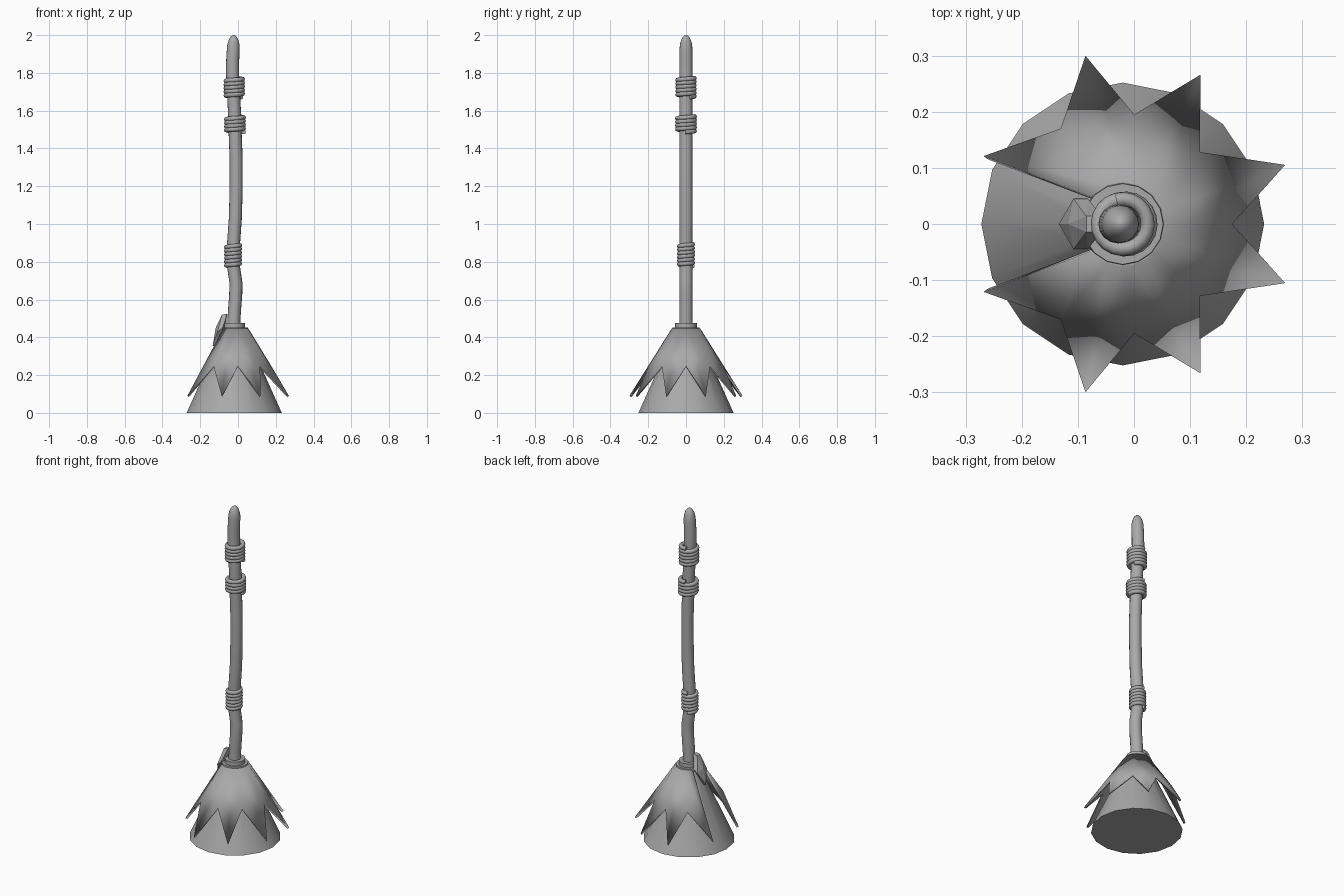
import bpy, bmesh, math
from math import cos, sin, pi, radians

if "Cube" in bpy.data.objects:
    bpy.data.objects.remove(bpy.data.objects["Cube"])

CX = -0.02  # x of the broom's axis

grey = bpy.data.materials.new("plain grey")
grey.diffuse_color = (0.4, 0.4, 0.4, 1)
grey.use_nodes = True
grey.node_tree.nodes["Principled BSDF"].inputs["Base Color"].default_value = grey.diffuse_color


def finish(bm, name, smooth=35, recalc=True):
    if recalc:
        bmesh.ops.recalc_face_normals(bm, faces=bm.faces[:])
    me = bpy.data.meshes.new(name)
    bm.to_mesh(me)
    bm.free()
    me.materials.append(grey)
    ob = bpy.data.objects.new(name, me)
    bpy.context.collection.objects.link(ob)
    if smooth:
        bpy.ops.object.select_all(action='DESELECT')
        ob.select_set(True)
        bpy.context.view_layer.objects.active = ob
        bpy.ops.object.shade_smooth_by_angle(angle=radians(smooth))
    return ob


def rings(name, profile, n=16):
    """Stack of round rings given as (centre x, radius, z), capped at both ends."""
    bm = bmesh.new()
    loops = [[bm.verts.new((x + r * cos(2 * pi * i / n), r * sin(2 * pi * i / n), z))
              for i in range(n)] for x, r, z in profile]
    for a, b in zip(loops, loops[1:]):
        for i in range(n):
            j = (i + 1) % n
            bm.faces.new((a[i], a[j], b[j], b[i]))
    bm.faces.new(loops[0][::-1])
    bm.faces.new(loops[-1])
    return finish(bm, name)


# Bristle cone and stepped collar
rings("bristle_cone", [(CX, 0.252, 0), (CX, 0.052, 0.445)])
rings("collar", [(CX, 0.05, 0.42), (CX, 0.074, 0.435), (CX, 0.072, 0.452),
                 (CX, 0.057, 0.452), (CX, 0.057, 0.475)])

# Gently bent handle with a rounded tip
path = [(-0.022, 0.44), (-0.02, 0.52), (-0.012, 0.63), (-0.011, 0.69), (-0.023, 0.77),
        (-0.026, 0.85), (-0.022, 0.92), (-0.014, 1.03), (-0.010, 1.18), (-0.010, 1.35),
        (-0.015, 1.48), (-0.019, 1.6), (-0.024, 1.7), (-0.029, 1.8), (-0.028, 1.87)]
tip = [(-0.025 + 0.002 * sin(a), 0.034 * cos(a), 1.925 + 0.075 * sin(a))
       for a in [radians(d) for d in (0, 15, 30, 45, 60, 75, 87)]]
rings("handle", [(x, 0.0345, z) for x, z in path] + tip)


# Wound cord bindings
def coil(name, x, radius, z0, z1, turns, tube, end_angle):
    bm = bmesh.new()
    steps, n, prev = int(turns * 20), 8, None
    for s in range(steps + 1):
        t = s / steps
        a = end_angle + 2 * pi * turns * (t - 1)
        z = z0 + tube + (z1 - z0 - 2 * tube) * t
        loop = []
        for k in range(n):
            b = 2 * pi * k / n
            r = radius - tube + tube * cos(b)
            loop.append(bm.verts.new((x + r * cos(a), r * sin(a), z + tube * sin(b))))
        if prev:
            for k in range(n):
                m = (k + 1) % n
                bm.faces.new((prev[k], prev[m], loop[m], loop[k]))
        else:
            bm.faces.new(loop)
        prev = loop
    bm.faces.new(prev[::-1])
    finish(bm, name, 50)


coil("lower_binding", -0.026, 0.048, 0.765, 0.905, 6, 0.012, radians(105))
coil("middle_binding", -0.016, 0.058, 1.475, 1.582, 4.3, 0.0125, radians(105))
coil("upper_binding", -0.020, 0.057, 1.66, 1.785, 5.2, 0.0125, radians(105))

# Zigzag skirt, open on the left: tips and valleys as (angle, radius, z)
half = [(0, 0.195, 0.25), (20, 0.308, 0.09), (43, 0.188, 0.25), (62.5, 0.3, 0.09),
        (84, 0.196, 0.25), (102.5, 0.307, 0.09), (123, 0.203, 0.25), (154, 0.276, 0.09)]
columns = [(-a, r, z) for a, r, z in half[:0:-1]] + half
bm = bmesh.new()
prev = None
for a, r, z in columns:
    lo, up = radians(a), radians(a * 140 / 154)
    col = [bm.verts.new((CX + 0.076 * cos(up), 0.076 * sin(up), 0.446)),
           bm.verts.new((CX + r * cos(lo), r * sin(lo), z))]
    if prev:
        bm.faces.new((prev[0], prev[1], col[1], col[0]))
    prev = col
skirt = finish(bm, "zigzag_skirt", 40, False)
solid = skirt.modifiers.new("thickness", 'SOLIDIFY')
solid.thickness = 0.012
solid.offset = -1

# Faceted clasp at the skirt opening
bm = bmesh.new()
for x, y, z in [(-0.134, 0, 0.355), (-0.118, 0, 0.35), (-0.108, 0.045, 0.43),
                (-0.082, 0.045, 0.45), (-0.118, 0, 0.45), (-0.085, 0.014, 0.52),
                (-0.058, 0.014, 0.525), (-0.065, 0, 0.43)]:
    bm.verts.new((x, y, z))
    if y:
        bm.verts.new((x, -y, z))
bmesh.ops.convex_hull(bm, input=bm.verts[:])
finish(bm, "clasp", 0)
